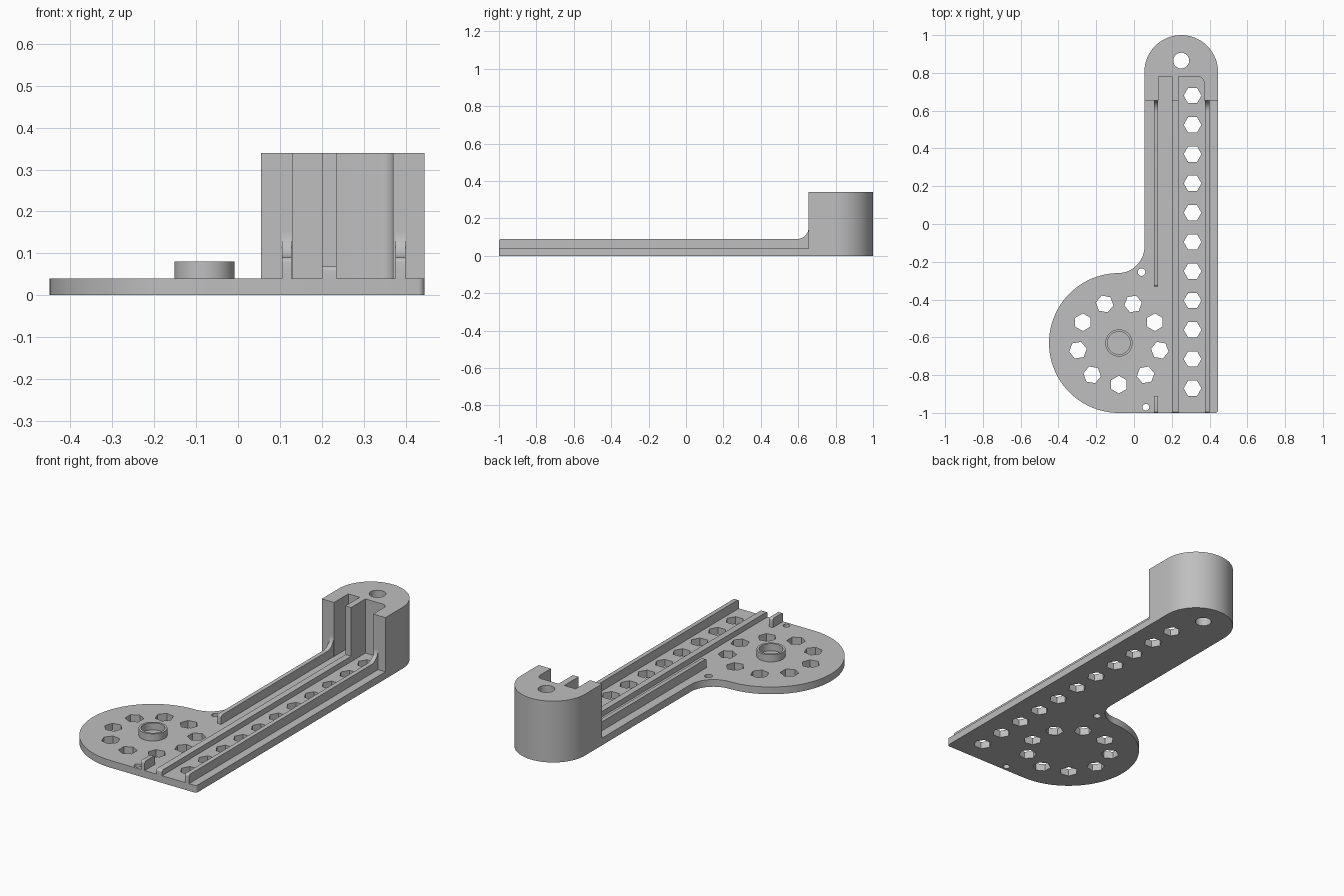
import bpy, bmesh
from math import cos, sin, radians, pi
from mathutils import Matrix, Vector

if "Cube" in bpy.data.objects:
    bpy.data.objects.remove(bpy.data.objects["Cube"])

grey = bpy.data.materials.new("plain grey")
grey.use_nodes = True
colour = (0.52, 0.52, 0.52, 1)
grey.diffuse_color = colour
grey.node_tree.nodes["Principled BSDF"].inputs["Base Color"].default_value = colour

THICK, WALL = 0.04, 0.655
DISC = (-0.08, -0.63)


def arc(cx, cy, r, a0, a1, n):
    """Points along an arc, angles in degrees."""
    steps = [radians(a0 + (a1 - a0) * i / n) for i in range(n + 1)]
    return [(cx + r * cos(a), cy + r * sin(a)) for a in steps]


def ngon(cx, cy, r, sides, turn=0):
    return arc(cx, cy, r, turn, turn + 360, sides)[:-1]


def add_prism(bm, points, low, high):
    face = bm.faces.new([bm.verts.new((x, y, low)) for x, y in points])
    new = bmesh.ops.extrude_face_region(bm, geom=[face])["geom"]
    verts = [v for v in new if isinstance(v, bmesh.types.BMVert)]
    bmesh.ops.translate(bm, verts=verts, vec=(0, 0, high - low))


def finish(name, bm):
    bmesh.ops.recalc_face_normals(bm, faces=bm.faces[:])
    mesh = bpy.data.meshes.new(name)
    bm.to_mesh(mesh)
    bm.free()
    mesh.materials.append(grey)
    obj = bpy.data.objects.new(name, mesh)
    bpy.context.collection.objects.link(obj)
    return obj


def prism(name, points, low, high):
    bm = bmesh.new()
    add_prism(bm, points, low, high)
    return finish(name, bm)


def shade(obj):
    bpy.ops.object.select_all(action="DESELECT")
    obj.select_set(True)
    bpy.context.view_layer.objects.active = obj
    bpy.ops.object.shade_smooth_by_angle(angle=radians(30))


def drill(obj, outlines):
    """Cut through holes with the given outlines."""
    bm = bmesh.new()
    for points in outlines:
        add_prism(bm, points, -0.1, 0.5)
    cutter = finish("hole_cutter", bm)
    cutter.hide_render = True
    mod = obj.modifiers.new("holes", "BOOLEAN")
    mod.operation, mod.solver, mod.object = "DIFFERENCE", "EXACT", cutter
    bpy.ops.object.select_all(action="DESELECT")
    obj.select_set(True)
    bpy.context.view_layer.objects.active = obj
    bpy.ops.object.modifier_apply(modifier="holes")
    bpy.data.objects.remove(cutter)


# Base plate: round disc blended into a long arm with a round end
outline = (arc(0.43, -0.985, 0.015, -90, 0, 5)
           + arc(0.25, 0.805, 0.195, 0, 180, 40)
           + arc(-0.085, -0.12, 0.14, 0, -88, 16)
           + arc(*DISC, 0.37, 90, 270, 48))
plate = prism("base_plate", outline, 0, THICK)

post_hole = ngon(0.25, 0.865, 0.042, 32)
holes = [post_hole, ngon(0.04, -0.255, 0.02, 20), ngon(0.063, -0.97, 0.018, 20)]
holes += [ngon(0.31, 0.68 - 0.155 * i, 0.047, 6) for i in range(11)]
for i in range(9):
    turn = -90 + 40 * i
    a = radians(turn)
    holes.append(ngon(DISC[0] + 0.22 * cos(a), DISC[1] + 0.22 * sin(a), 0.047, 6, turn))
drill(plate, holes)
shade(plate)

# End post with two open pockets separated by a rib
post_outline = (arc(0.25, 0.805, 0.195, 0, 180, 40)
                + [(0.055, WALL), (0.13, WALL), (0.13, 0.78), (0.2, 0.78),
                   (0.2, WALL), (0.235, WALL), (0.235, 0.78)]
                + arc(0.34, 0.75, 0.03, 90, 0, 8)
                + [(0.37, WALL), (0.445, WALL)])
post = prism("end_post", post_outline, THICK, 0.34)
drill(post, [post_hole])
shade(post)

# Raised collar on the disc
bm = bmesh.new()
outer, inner = ngon(*DISC, 0.072, 48), ngon(*DISC, 0.06, 48)
rings = [[bm.verts.new((x, y, z)) for x, y in ring]
         for ring, z in ((outer, THICK), (outer, 0.08), (inner, 0.08), (inner, THICK))]
for k in range(4):
    a, b = rings[k], rings[(k + 1) % 4]
    for i in range(48):
        j = (i + 1) % 48
        bm.faces.new((a[i], a[j], b[j], b[i]))
shade(finish("collar", bm))


def rail(name, x0, x1, y0, y1, top, flare=0.0, round_back=False):
    """Side profile in y and z, swept across x."""
    r = 0.012
    pts = [(y1, THICK), (y0, THICK)] + arc(y0 + r, top - r, r, 180, 90, 5)
    if flare:
        pts += arc(y1 - flare, top + flare, flare, -90, 0, 12)
    elif round_back:
        pts += arc(y1 - r, top - r, r, 90, 0, 5)
    else:
        pts.append((y1, top))
    obj = prism(name, pts, x0, x1)
    # Profile axes (y, z, x) become world axes (x, y, z)
    obj.data.transform(Matrix(((0, 0, 1, 0), (1, 0, 0, 0), (0, 1, 0, 0), (0, 0, 0, 1))))
    shade(obj)


# Guide rails along the arm
rail("left_rail", 0.376, 0.4, -1, WALL, 0.09, flare=0.06)
rail("right_rail", 0.105, 0.128, -0.33, WALL, 0.09, flare=0.06)
rail("right_rail_stub", 0.105, 0.128, -1, -0.91, 0.09, round_back=True)
rail("middle_rail", 0.2, 0.235, -1, WALL, 0.07)
